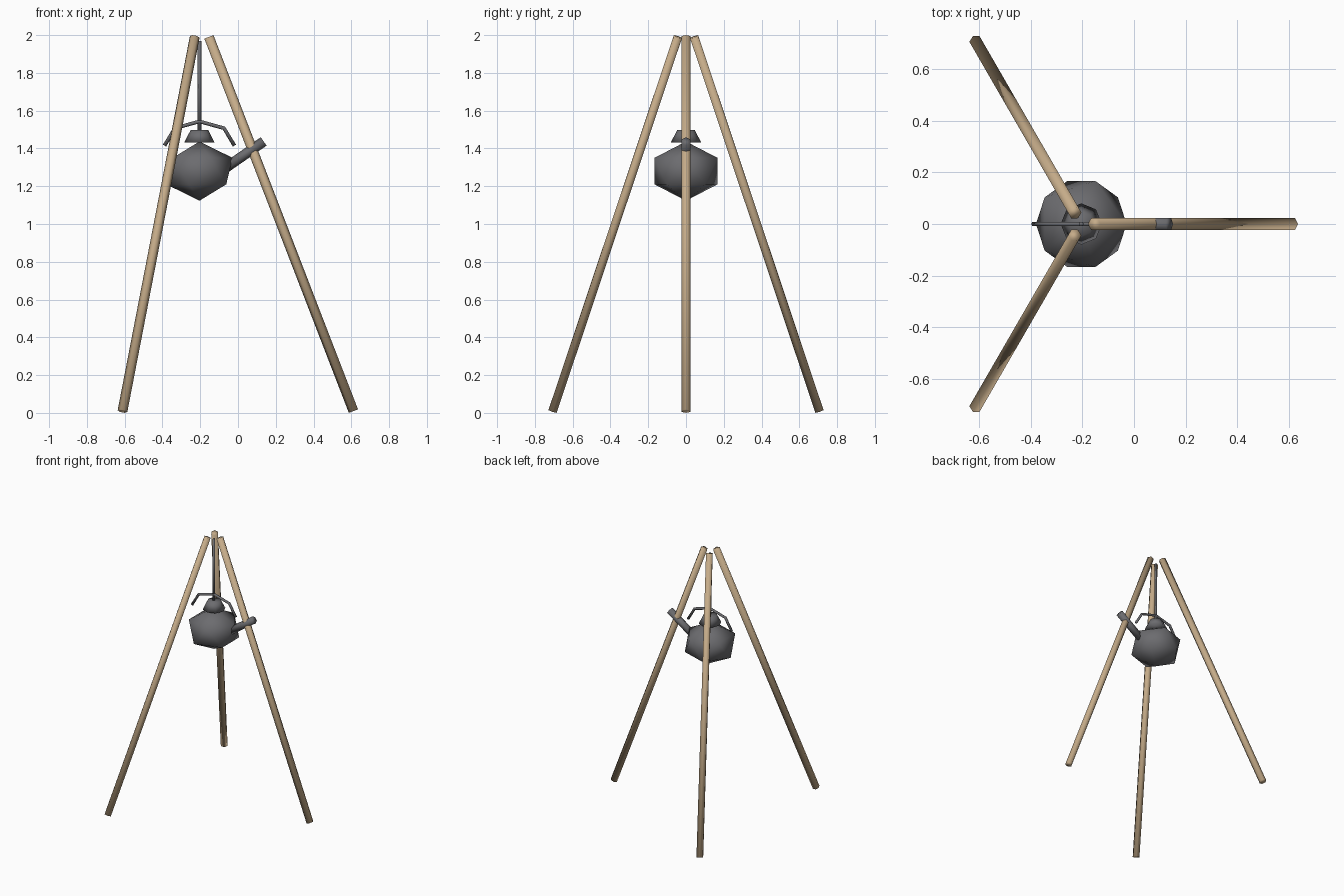
import bpy, bmesh, math
from mathutils import Matrix, Vector

if "Cube" in bpy.data.objects:
    bpy.data.objects.remove(bpy.data.objects["Cube"])

CX = -0.204  # tripod and kettle axis


def material(name, color):
    m = bpy.data.materials.new(name)
    m.diffuse_color = (*color, 1)
    m.use_nodes = True
    m.node_tree.nodes["Principled BSDF"].inputs["Base Color"].default_value = m.diffuse_color
    return m


WOOD = material("wood", (0.56, 0.41, 0.25))
IRON = material("iron", (0.15, 0.15, 0.16))


def add(name, bm, mat):
    bmesh.ops.recalc_face_normals(bm, faces=bm.faces[:])
    for f in bm.faces:
        f.smooth = True
    me = bpy.data.meshes.new(name)
    bm.to_mesh(me)
    bm.free()
    me.materials.append(mat)
    ob = bpy.data.objects.new(name, me)
    bpy.context.collection.objects.link(ob)
    return ob


def rod(name, a, b, r, sides, mat, azimuth=0.0, r2=None):
    """Straight bar from a to b in the xz plane, spun about the kettle axis."""
    a, b = Vector(a), Vector(b)
    d = b - a
    tilt = math.atan2(d.x, d.z)
    bm = bmesh.new()
    bmesh.ops.create_cone(bm, cap_ends=True, segments=sides, radius1=r,
                          radius2=r if r2 is None else r2, depth=d.length)
    mat4 = (Matrix.Translation((CX, 0, 0)) @ Matrix.Rotation(azimuth, 4, 'Z')
            @ Matrix.Translation((a + b) / 2) @ Matrix.Rotation(tilt, 4, 'Y')
            @ Matrix.Rotation(math.pi / 2, 4, 'Z'))
    bm.transform(mat4)
    return add(name, bm, mat)


# Three leaning poles
for i in range(3):
    rod(f"tripod_leg_{i + 1}", (0.815, 0, 0.0095), (0.05, 0, 1.9905),
        0.026, 6, WOOD, i * math.tau / 3)

# Kettle body: squashed icosahedron
bm = bmesh.new()
bmesh.ops.create_icosphere(bm, subdivisions=1, radius=0.196)
bm.transform(Matrix.Translation((CX, 0, 1.28)) @ Matrix.Diagonal((1, 1, 0.8, 1)))
add("kettle_body", bm, IRON)

# Lid, spout and hanging rod
rod("kettle_lid", (0, 0, 1.432), (0, 0, 1.497), 0.08, 8, IRON, r2=0.047)
rod("kettle_spout", (0.145, 0, 1.302), (0.34, 0, 1.437), 0.027, 6, IRON)
rod("hanging_rod", (0, 0, 1.49), (0, 0, 1.968), 0.0095, 6, IRON)

# Bail handle: five-point arc swept with a six-sided section
path = [(-0.185, 1.415), (-0.13, 1.507), (0, 1.543), (0.13, 1.507), (0.185, 1.415)]
bm = bmesh.new()
rings = []
for i, (x, z) in enumerate(path):
    p, q = path[max(i - 1, 0)], path[min(i + 1, 4)]
    t = Vector((q[0] - p[0], 0, q[1] - p[1])).normalized()
    n = Vector((-t.z, 0, t.x))
    c = Vector((CX + x, 0, z))
    rings.append([bm.verts.new(c + 0.01 * (n * math.cos(k * math.tau / 6)
                  + Vector((0, 1, 0)) * math.sin(k * math.tau / 6))) for k in range(6)])
for r0, r1 in zip(rings, rings[1:]):
    for k in range(6):
        bm.faces.new((r0[k], r0[(k + 1) % 6], r1[(k + 1) % 6], r1[k]))
bm.faces.new(rings[0])
bm.faces.new(rings[-1])
add("kettle_handle", bm, IRON)
